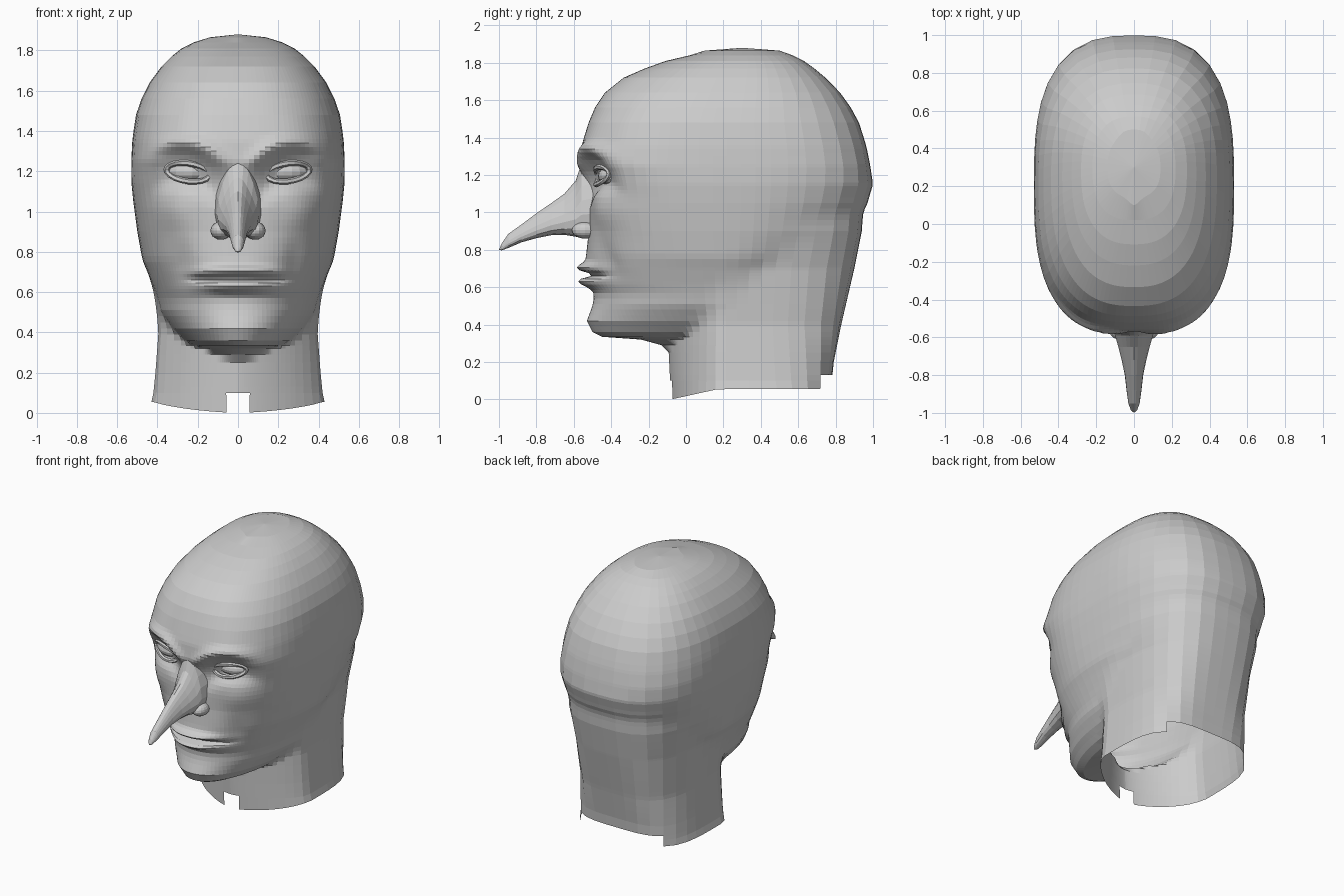
import bpy, bmesh, math
from math import sin, cos, pi, exp

cube = bpy.data.objects.get("Cube")
if cube:
    bpy.data.objects.remove(cube)

grey = bpy.data.materials.new("plain grey")
grey.use_nodes = True
tone = (0.6, 0.6, 0.6, 1)
grey.diffuse_color = tone
grey.node_tree.nodes["Principled BSDF"].inputs["Base Color"].default_value = tone


def loft(name, rings, drop=None, closed=False, cap_end=None, cap_start=None):
    """Skin closed rings of points; drop(row, centre) removes faces."""
    bm = bmesh.new()
    rows = [[bm.verts.new(p) for p in ring] for ring in rings]
    count = len(rows[0])
    last = len(rows) if closed else len(rows) - 1
    for i in range(last):
        a, b = rows[i], rows[(i + 1) % len(rows)]
        for j in range(count):
            k = (j + 1) % count
            quad = (a[j], a[k], b[k], b[j])
            mid = sum((v.co for v in quad), quad[0].co * 0) / 4
            if not (drop and drop(i, mid)):
                bm.faces.new(quad)
    for point, row in ((cap_start, rows[0]), (cap_end, rows[-1])):
        if point:
            tip = bm.verts.new(point)
            for j in range(count):
                bm.faces.new((row[j], row[(j + 1) % count], tip))
    bmesh.ops.recalc_face_normals(bm, faces=bm.faces)
    mesh = bpy.data.meshes.new(name)
    bm.to_mesh(mesh)
    bm.free()
    mesh.materials.append(grey)
    ob = bpy.data.objects.new(name, mesh)
    bpy.context.collection.objects.link(ob)


def lookup(table, z):
    """Linear interpolation in a table sorted by its first column."""
    if z <= table[0][0]:
        return table[0][1:]
    for lo, hi in zip(table, table[1:]):
        if z <= hi[0]:
            t = (z - lo[0]) / (hi[0] - lo[0])
            return [p + (q - p) * t for p, q in zip(lo[1:], hi[1:])]
    return table[-1][1:]


# Height, front depth, back depth, half width
SKULL = [(.22, .02, .4, .1), (.29, -.13, .4, .14), (.32, -.24, .4, .18),
         (.335, -.45, .4, .22), (.36, -.5, .4, .27), (.42, -.53, .4, .33),
         (.5, -.5, .45, .385), (.56, -.49, .5, .4), (.62, -.52, .55, .42),
         (.7, -.535, .6, .45), (.76, -.535, .7, .475), (.9, -.52, .87, .5),
         (1.05, -.52, .97, .52), (1.15, -.535, 1, .53), (1.25, -.57, .985, .53),
         (1.35, -.56, .965, .525), (1.47, -.525, .93, .51), (1.6, -.47, .86, .465),
         (1.7, -.38, .77, .4), (1.8, -.15, .65, .3), (1.84, .02, .57, .22),
         (1.865, .14, .47, .14)]
# The last column is how square the back of the neck is
NECK = [(0, -.08, .77, .43, 4), (.2, -.09, .79, .41, 4), (.4, -.1, .83, .395, 3.6),
        (.7, -.1, .9, .42, 3.2), (.9, -.05, .94, .465, 3), (1.05, .05, .95, .47, 3),
        (1.15, .1, .9, .45, 3), (1.5, .1, .5, .1, 3)]
SQUARE = [(.4, 2.1), (.75, 2.25), (1.0, 2.6), (1.25, 2.9), (1.7, 2.5)]
CENTRE = [(1.5, .2), (1.88, .3)]


def radius(section, cy, s, c, n):
    front, back, width = section[:3]
    depth = cy - front if c > 0 else back - cy
    return (abs(s / width) ** n + abs(c / depth) ** n) ** (-1 / n)


def neck_radius(z, cy, s, c):
    """Neck section: tapered towards the throat, square at the nape."""
    section = lookup(NECK, z)
    return radius(section, cy, s, c, 1.5 if c > 0 else section[3])


def blend(a, b, soft=.03):
    """Larger of two radii with a soft crossing."""
    h = max(0, soft - abs(a - b)) / soft
    return max(a, b) + h * h * soft / 4


def bump(u, size, power=2):
    return exp(-abs(u / size) ** power)


def relief(x, z):
    """Facial relief along y: negative stands out, positive sinks in."""
    x = abs(x)
    below = 1.345 - 1.9 * (x - .28) ** 2 - z
    d = .075 * bump(x - .25, .15, 3) * bump(below - .14, .095, 3)    # eye socket
    d -= .03 * bump(x - .25, .19, 4) * bump(below, .04)              # brow ridge
    d -= .02 * bump(x - .33, .1) * bump(z - 1.0, .09)                # cheekbone
    d -= .05 * bump(x, .18, 3) * bump(z - .705, .026)                # upper lip
    d -= .055 * bump(x, .16, 3) * bump(z - .63, .03)                 # lower lip
    d += .05 * bump(x, .22, 5) * bump(z - .665, .014)                # mouth line
    d += .02 * bump(x - .28, .05) * bump(z - .74, .1)                # cheek fold
    return d


def steps(start, stop, step):
    return [start + i * step for i in range(round((stop - start) / step))]


# Head and neck: polar sections, dense over the face
half = steps(0, 40, 2) + steps(40, 60, 5) + steps(60, 180, 8)
angles = [math.radians(a) for a in half + [180] + [-a for a in half[:0:-1]]]
heights = ([0, .1, .13, .2, .25, .29, .32, .335] + steps(.36, .57, .03)
           + steps(.57, .75, .015) + steps(.75, 1.08, .03)
           + steps(1.08, 1.4, .02) + steps(1.4, 1.72, .08)
           + [1.72, 1.77, 1.81, 1.84, 1.865])
head_rings = []
for row, z in enumerate(heights):
    cy, = lookup(CENTRE, z)
    n, = lookup(SQUARE, z)
    ring = []
    for a in angles:
        s, c = sin(a), cos(a)
        r = blend(radius(lookup(SKULL, z), cy, s, c, n), neck_radius(z, cy, s, c))
        x, y = r * s, cy - r * c
        if c > .3 and z > .5:
            y += relief(x, z)
        rim = .055 * min(1, max(0, (y + .08) / .25)) if row == 0 else z
        ring.append((x, y, rim))
    head_rings.append(ring)


def neck_notch(row, mid):
    front = row == 0 and mid.y < 0 and abs(mid.x) < .06
    back = row < 2 and mid.y > .65 and abs(mid.x) < .3
    return front or back


loft("head", head_rings, drop=neck_notch, cap_end=(0, .3, 1.88))

# Nose: depth, underside, bridge height, half width at the base and at the ridge
NOSE = [(-.985, .797, .835, .02, .014), (-.95, .81, .885, .036, .022),
        (-.88, .84, .935, .05, .025), (-.8, .862, .995, .062, .03),
        (-.72, .878, 1.05, .085, .035), (-.65, .88, 1.1, .11, .04),
        (-.59, .87, 1.17, .135, .045), (-.56, .865, 1.26, .14, .055),
        (-.5, .86, 1.29, .15, .07), (-.44, .86, 1.3, .16, .1)]
nose_rings = []
for y, low, high, base, ridge in NOSE:
    ring = []
    for i in range(16):
        a = 2 * pi * i / 16
        t = (1 - cos(a)) / 2
        w = base + (ridge - base) * t
        ring.append((w * math.copysign(abs(sin(a)) ** .8, sin(a)), y,
                     low + (high - low) * t))
    nose_rings.append(ring)
loft("nose", nose_rings, cap_start=(0, -1, .8))


def ellipsoid(name, centre, size, turn=0):
    bpy.ops.mesh.primitive_uv_sphere_add(segments=16, ring_count=10, radius=1,
                                         location=centre, rotation=(0, 0, turn))
    ob = bpy.context.object
    ob.name = name
    ob.scale = size
    ob.data.materials.append(grey)


def eyelid(name, side, reach, rise, thick, push):
    """Almond shaped tube following the curve of the eye."""
    rings = []
    for i in range(20):
        a = 2 * pi * i / 20
        ring = []
        for j in range(6):
            b = 2 * pi * j / 6
            grow = thick * cos(b)
            x = .248 + (reach + grow) * cos(a)
            z = 1.195 + (rise + grow) * sin(a) + .012 * cos(a)
            y = push + .03 * cos(a) + .035 * cos(a) ** 2 + thick * sin(b)
            ring.append((side * x, y, z))
        rings.append(ring)
    loft(name, rings, closed=True)


# Paired features
for side, word in ((1, "left"), (-1, "right")):
    ellipsoid(word + "_eye", (side * .248, -.385, 1.195), (.11, .085, .055), side * .25)
    eyelid(word + "_eyelid", side, .106, .045, .015, -.475)
    ellipsoid(word + "_nostril_wing", (side * .085, -.54, .905), (.052, .07, .045))
